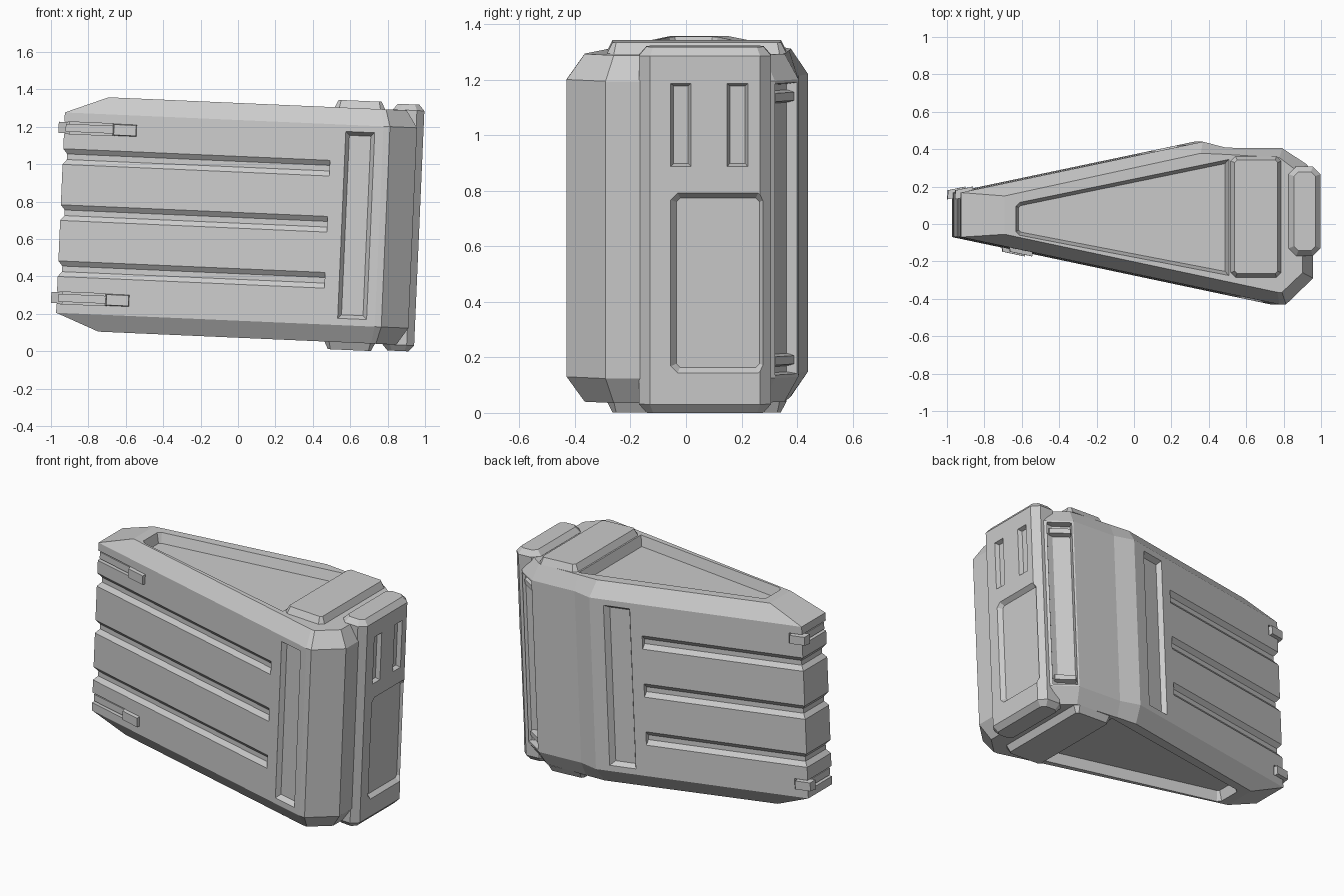
import bpy, bmesh
from math import radians
from mathutils import Matrix, Vector

if "Cube" in bpy.data.objects:
    bpy.data.objects.remove(bpy.data.objects["Cube"])

TILT = Matrix.Translation((0, 0, 0.70)) @ Matrix.Rotation(radians(2.5), 4, 'Y')
XL, ZT, ZS = -0.95, 0.627, 0.536      # narrow end, top height, side-wall height
parts = []


def yf(x): return -0.07 - 0.211 * (x - XL)    # front side wall
def yb(x): return 0.168 + 0.21 * (x - XL)     # back side wall


def loft(name, rings, part=True):
    """Closed solid through rings of equal point count."""
    bm = bmesh.new()
    vs = [[bm.verts.new(p) for p in r] for r in rings]
    n = len(vs[0])
    for a, b in zip(vs, vs[1:]):
        for i in range(n):
            j = (i + 1) % n
            bm.faces.new((a[i], a[j], b[j], b[i]))
    bm.faces.new(vs[0])
    bm.faces.new(vs[-1])
    bmesh.ops.recalc_face_normals(bm, faces=bm.faces)
    me = bpy.data.meshes.new(name)
    bm.to_mesh(me)
    bm.free()
    ob = bpy.data.objects.new(name, me)
    bpy.context.collection.objects.link(ob)
    if part:
        parts.append(ob)
    else:
        ob.hide_render = True
    return ob


def at_z(pts, z): return [(x, y, z) for x, y in pts]


def octo(x0, x1, y0, y1, c):
    return [(x0 + c, y0), (x1 - c, y0), (x1, y0 + c), (x1, y1 - c),
            (x1 - c, y1), (x0 + c, y1), (x0, y1 - c), (x0, y0 + c)]


def rect(x0, x1, y0, y1): return [(x0, y0), (x1, y0), (x1, y1), (x0, y1)]


def inset(pts, d):
    """Offset a convex counter-clockwise outline inwards."""
    out, n = [], len(pts)
    for i in range(n):
        p, q, r = (Vector(pts[k % n]) for k in (i - 1, i, i + 1))
        e1, e2 = (q - p).normalized(), (r - q).normalized()
        n1, n2 = Vector((-e1.y, e1.x)), Vector((-e2.y, e2.x))
        out.append(tuple(q + (n1 + n2) * d / (1 + n1.dot(n2))))
    return out


def frustum(name, place, pts, ins, d0, d1, part=False):
    """Tapered block on a surface: outline at depth d0, inset outline at d1."""
    rings = [[place(s, t, d) for s, t in p]
             for p, d in ((pts, d0), (inset(pts, ins), d1))]
    if not part:   # cutters start outside the surface
        rings.insert(0, [place(s, t, d0 - 0.04) for s, t in pts])
    return loft(name, rings, part)


def on_front(s, t, d): return (s, yf(s) + d, t)
def on_back(s, t, d): return (s, yb(s) - d, t)
def on_spine(s, t, d): return (0.97 - d, s, t)
def on_top(s, t, d): return (s, t, ZT - d)
def on_bottom(s, t, d): return (s, t, d - ZT)


def wrap(xf, xb, d, out):
    """U-shaped footprint running round the narrow end."""
    a, b = XL + d, XL - out
    return [(xf, yf(xf) + d), (a, yf(a) + d), (a, yb(a) - d), (xb, yb(xb) - d),
            (xb, yb(xb) + out), (b, yb(b) + out), (b, yf(b) - out), (xf, yf(xf) - out)]


def cut(ob, cutters):
    for c in cutters:
        m = ob.modifiers.new("cut", 'BOOLEAN')
        m.operation, m.solver, m.object = 'DIFFERENCE', 'EXACT', c
    dg = bpy.context.evaluated_depsgraph_get()
    me = bpy.data.meshes.new_from_object(ob.evaluated_get(dg))
    ob.modifiers.clear()
    ob.data = me
    for c in cutters:
        bpy.data.objects.remove(c)


# wedge body with sloped top and bottom edges
outer = [(XL, yf(XL)), (0.755, -0.43), (0.79, -0.43), (0.935, -0.29), (0.935, 0.27),
         (0.90, 0.32), (0.77, 0.405), (0.47, 0.408), (0.345, 0.44), (XL, yb(XL))]
inner = [(-0.72, -0.055), (0.74, -0.365), (0.765, -0.365), (0.875, -0.26), (0.875, 0.24),
         (0.85, 0.28), (0.75, 0.355), (0.465, 0.372), (0.33, 0.378), (-0.72, 0.15)]
body = loft("wedge_body", [at_z(inner, -ZT), at_z(outer, -ZS), at_z(outer, ZS), at_z(inner, ZT)])
cutters = []

# tapered pockets in top and bottom
pocket = [(-0.66, -0.04), (-0.64, -0.06), (0.48, -0.275), (0.48, 0.345), (-0.64, 0.115), (-0.66, 0.095)]
for place in (on_top, on_bottom):
    cutters.append(frustum("pocket_cut", place, pocket, 0.018, 0, 0.06))

# tall side slots
for place, x0, x1 in ((on_front, 0.555, 0.71), (on_back, 0.10, 0.26)):
    cutters.append(frustum("slot_cut", place, rect(x0, x1, -0.5, 0.5), 0.02, 0, 0.03))

# three grooves round the sides and narrow end
for z in (-0.30, 0, 0.30):
    cutters.append(loft("groove_cut", [at_z(wrap(0.477, 0.03, d, 0.06), z + h) for h, d in
                                       ((-0.043, -0.001), (-0.015, 0.022), (0.015, 0.022), (0.043, -0.001))], False))

# strap channels, straps, buckles and hooks
for z, tag in ((0.455, "upper"), (-0.455, "lower")):
    cutters.append(loft("strap_cut", [at_z(wrap(-0.68, -0.87, 0.028, 0.06), z + h) for h in (-0.032, 0.032)], False))
    loft(tag + "_strap", [at_z(wrap(-0.66, -0.89, 0.035, -0.008), z + h) for h in (-0.021, 0.021)])
    frustum(tag + "_buckle", on_front, rect(-0.69, -0.56, z - 0.034, z + 0.034), 0.006, 0.02, -0.022, True)
    frustum(tag + "_hook", on_back, rect(-0.98, -0.88, z - 0.03, z + 0.03), 0.004, 0.03, -0.018, True)

# recessed channel in the back corner, with end brackets
along = Vector((0.13, -0.085, 0)).normalized()
normal = Vector((-along.y, along.x, 0))
mid = Vector((0.835, 0.3625, 0))


def on_corner(s, t, d): return mid + along * s - normal * d + Vector((0, 0, t))


cutters.append(frustum("channel_cut", on_corner, rect(-0.068, 0.075, -0.525, 0.525), 0.006, 0, 0.04))
for s in (1, -1):
    frustum("channel_bracket", on_corner, rect(-0.07, 0.07, s * 0.475 - 0.025, s * 0.475 + 0.025), 0.01, 0.05, 0.008, True)
cut(body, cutters)

# raised pads on top and bottom
for place, name in ((on_top, "top_pad"), (on_bottom, "bottom_pad")):
    frustum(name, place, octo(0.49, 0.76, -0.285, 0.362, 0.025), 0.02, 0.0, -0.04, True)

# end spine with two vents and a lower recessed panel
foot = octo(0.80, 0.97, -0.17, 0.307, 0.04)
spine = loft("end_spine", [at_z(inset(foot, 0.028), -0.66), at_z(foot, -0.628),
                           at_z(foot, 0.628), at_z(inset(foot, 0.028), 0.66)])
cut(spine, [frustum("panel_cut", on_spine, octo(-0.055, 0.285, -0.515, 0.135, 0.025), 0.02, 0, 0.025),
            frustum("vent_cut", on_spine, rect(-0.055, 0.018, 0.23, 0.53), 0.01, 0, 0.025),
            frustum("vent_cut", on_spine, rect(0.148, 0.223, 0.23, 0.53), 0.01, 0, 0.025)])

# lean everything slightly
for ob in parts:
    ob.data.transform(TILT)
